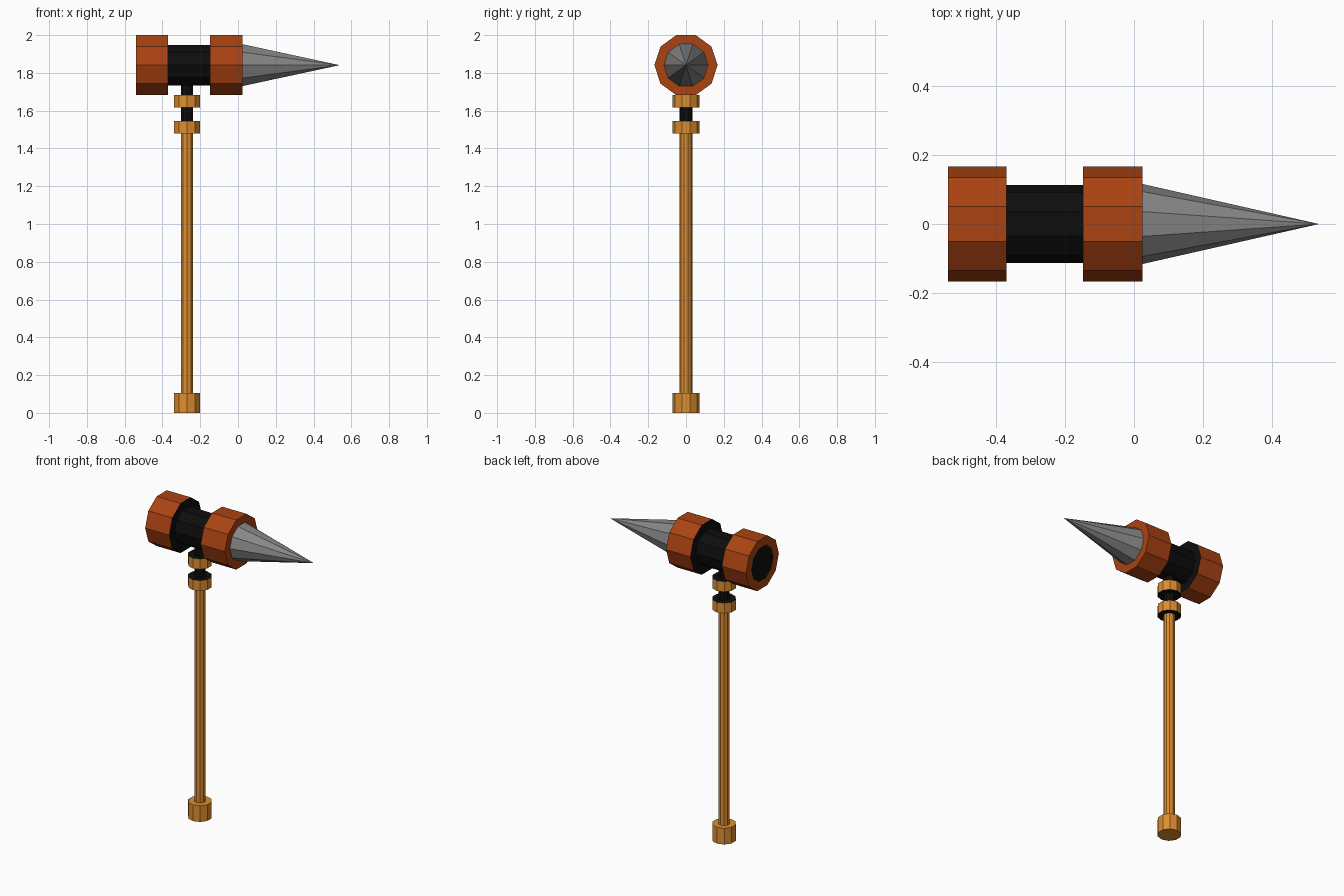
import bpy
import bmesh
from math import cos, sin, tau
from mathutils import Matrix, Vector

SIDES = 10
HEAD_Z = 1.841
SHAFT_X = -0.27

cube = bpy.data.objects.get("Cube")
if cube:
    bpy.data.objects.remove(cube, do_unlink=True)


def material(name, rgb):
    m = bpy.data.materials.new(name)
    m.use_nodes = True
    m.diffuse_color = (*rgb, 1)
    bsdf = next(n for n in m.node_tree.nodes if n.type == "BSDF_PRINCIPLED")
    bsdf.inputs["Base Color"].default_value = (*rgb, 1)
    return m


rust = material("rust_orange", (0.40, 0.055, 0.006))
wood = material("golden_wood", (0.72, 0.27, 0.03))
black = material("black_grip", (0.004, 0.004, 0.004))
steel = material("grey_steel", (0.24, 0.24, 0.24))

# Matrices taking the local z axis onto the head axis or the shaft axis
HEAD = Matrix.Translation((0, 0, HEAD_Z)) @ Matrix(
    ((0, 0, 1, 0), (1, 0, 0, 0), (0, 1, 0, 0), (0, 0, 0, 1)))
SHAFT = Matrix.Translation((SHAFT_X, 0, 0)) @ Matrix.Rotation(tau / 4, 4, "Z")


def lathe(name, frame, profile, mats, bands=None):
    """Spin (height, radius) points into flat facets; bands picks a material per band."""
    bm = bmesh.new()
    rings = []
    for h, r in profile:
        if r == 0:
            rings.append([bm.verts.new((0, 0, h))] * SIDES)
        else:
            rings.append([bm.verts.new((r * cos(tau * i / SIDES), r * sin(tau * i / SIDES), h))
                          for i in range(SIDES)])
    for b in range(len(rings) - 1):
        lo, hi = rings[b], rings[b + 1]
        for i in range(SIDES):
            j = (i + 1) % SIDES
            corners = list(dict.fromkeys((lo[i], lo[j], hi[j], hi[i])))
            face = bm.faces.new(corners)
            face.material_index = bands[b] if bands else 0
    bmesh.ops.remove_doubles(bm, verts=bm.verts, dist=1e-6)
    bmesh.ops.recalc_face_normals(bm, faces=bm.faces)
    bm.transform(frame)
    mesh = bpy.data.meshes.new(name)
    bm.to_mesh(mesh)
    bm.free()
    for m in mats:
        mesh.materials.append(m)
    ob = bpy.data.objects.new(name, mesh)
    bpy.context.collection.objects.link(ob)
    return ob


def rod(name, frame, lo, hi, r, mat):
    return lathe(name, frame, [(lo, 0), (lo, r), (hi, r), (hi, 0)], [mat])


def collar(name, frame, lo, hi, inner, outer, mat, caps):
    """Hollow ring; caps gives the material slots of its low and high end faces."""
    loop = [(lo, inner), (lo, outer), (hi, outer), (hi, inner), (lo, inner)]
    return lathe(name, frame, loop, [mat, black], [caps[0], 0, caps[1], 0])


# Head: black core, two rust collars with black inner ends, steel spike
rod("head_core", HEAD, -0.541, 0.02, 0.113, black)
collar("rear_collar", HEAD, -0.541, -0.371, 0.113, 0.167, rust, (0, 1))
collar("front_collar", HEAD, -0.148, 0.024, 0.113, 0.167, rust, (1, 0))
lathe("spike", HEAD, [(0.022, 0), (0.022, 0.117), (0.538, 0)], [steel])

# Shaft: wooden pole, black neck, two collars and a pommel
rod("pole", SHAFT, 0.09, 1.485, 0.034, wood)
rod("neck", SHAFT, 1.485, 1.77, 0.034, black)
for name, z in (("lower_neck_collar", 1.48), ("upper_neck_collar", 1.618)):
    collar(name, SHAFT, z, z + 0.066, 0.034, 0.071, wood, (1, 1))
rod("pommel", SHAFT, 0, 0.104, 0.071, wood)
